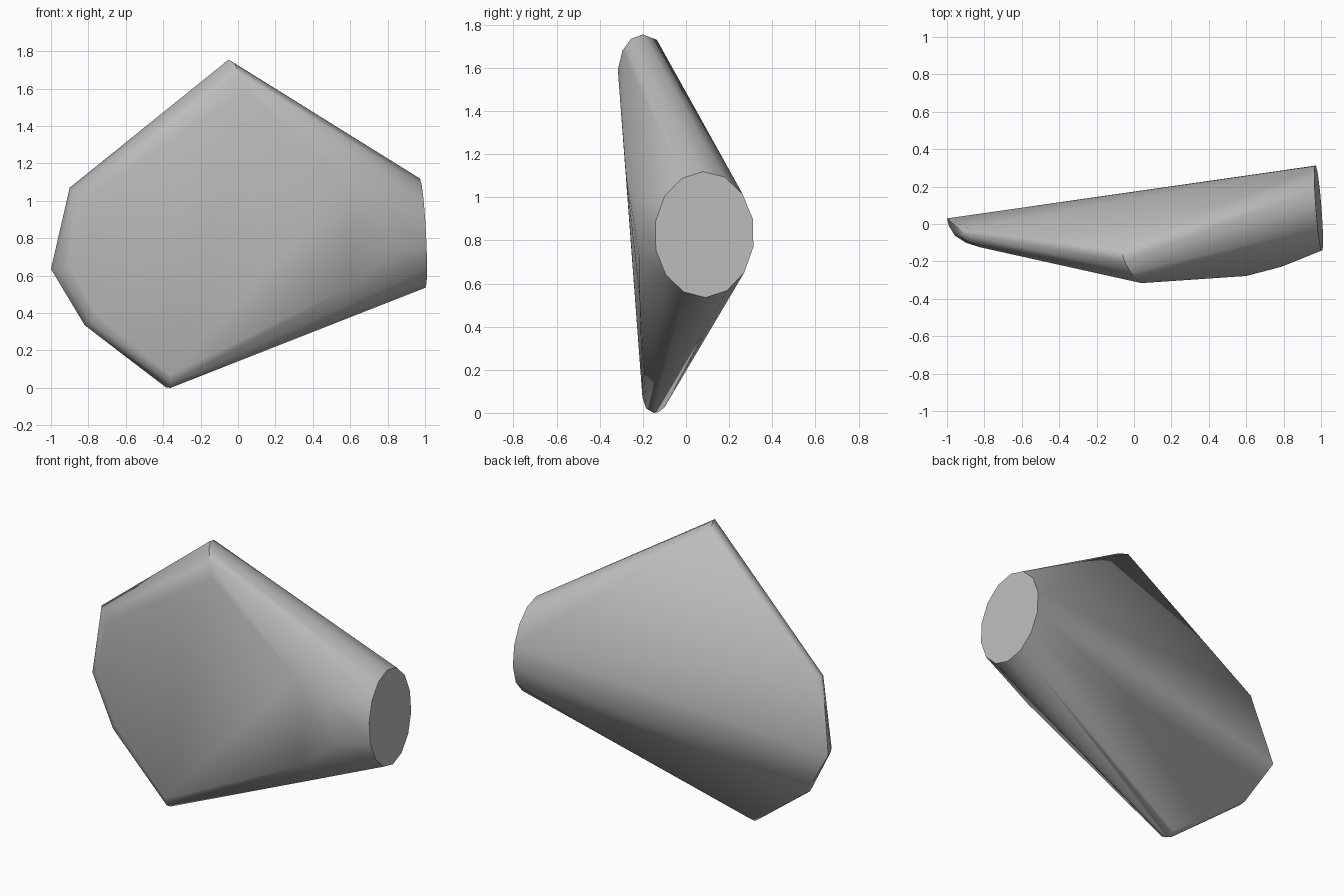
import bpy
import bmesh
from math import cos, sin, tau, radians

cube = bpy.data.objects.get("Cube")
if cube:
    bpy.data.objects.remove(cube, do_unlink=True)

grey = bpy.data.materials.new("plain_grey")
grey.use_nodes = True
colour = (0.5, 0.5, 0.5, 1)
grey.diffuse_color = colour
grey.node_tree.nodes["Principled BSDF"].inputs["Base Color"].default_value = colour

# Round end: a slightly tilted flat oval
SIDES = 14
points = []
for i in range(SIDES):
    a = tau * i / SIDES + 0.25
    y, z = 0.085 + 0.232 * cos(a), 0.827 + 0.292 * sin(a)
    points.append((1 - 0.052 * (z - 0.535) - 0.077 * (y - 0.12), y, z))

# Broad blade: each corner runs from the back edge round to the front face
top = [(-0.07, -0.135, 1.73), (-0.05, -0.2, 1.755), (-0.02, -0.255, 1.735),
       (0.01, -0.295, 1.68), (0.04, -0.316, 1.59)]
upper_side = [(-0.88, -0.025, 1.06), (-0.9, -0.055, 1.07), (-0.875, -0.1, 1.05), (-0.82, -0.125, 1.01)]
side_tip = [(-1, 0.03, 0.635), (-0.99, -0.01, 0.64), (-0.96, -0.06, 0.64), (-0.9, -0.1, 0.65)]
lower_side = [(-0.82, -0.005, 0.34), (-0.82, -0.05, 0.335), (-0.79, -0.1, 0.35), (-0.75, -0.125, 0.39)]
bottom = [(-0.37, -0.1, 0.025), (-0.385, -0.13, 0.002), (-0.36, -0.15, 0),
          (-0.36, -0.185, 0.02), (-0.36, -0.202, 0.07)]

# Front shoulder where the blade swells into the round end
shoulder = [(0.6, -0.278, 1.1), (0.79, -0.228, 0.98), (0.8, -0.215, 0.72), (0.6, -0.215, 0.54)]
points += top + upper_side + side_tip + lower_side + bottom + shoulder

# Wrap a single convex skin round all sections
bm = bmesh.new()
for p in points:
    bm.verts.new(p)
hull = bmesh.ops.convex_hull(bm, input=bm.verts)
loose = [v for v in bm.verts if not v.link_faces]
bmesh.ops.delete(bm, geom=loose, context="VERTS")
bmesh.ops.dissolve_limit(bm, angle_limit=radians(0.5), verts=bm.verts, edges=bm.edges)
bmesh.ops.recalc_face_normals(bm, faces=bm.faces)
mesh = bpy.data.meshes.new("tapered_body")
bm.to_mesh(mesh)
bm.free()
mesh.materials.append(grey)
body = bpy.data.objects.new("tapered_body", mesh)
bpy.context.collection.objects.link(body)

# Smooth sides with a crisp flat end and back edge
bpy.ops.object.select_all(action="DESELECT")
body.select_set(True)
bpy.context.view_layer.objects.active = body
bpy.ops.object.shade_smooth_by_angle(angle=radians(42))
